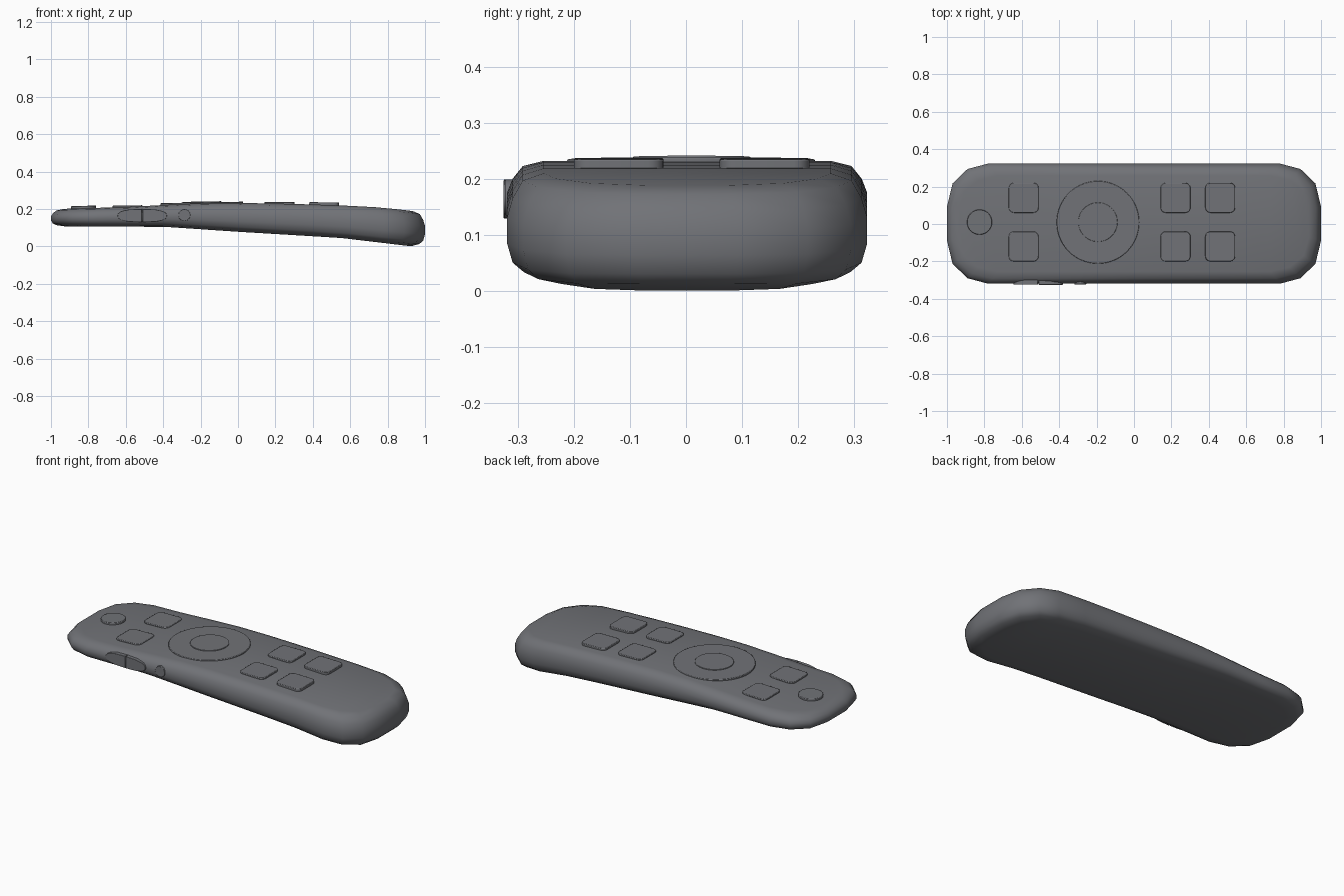
import bpy, bmesh, math
from mathutils import Matrix, Vector

if "Cube" in bpy.data.objects:
    bpy.data.objects.remove(bpy.data.objects["Cube"])

grey = bpy.data.materials.new("charcoal grey")
grey.diffuse_color = (0.165, 0.17, 0.185, 1)
grey.use_nodes = True
grey.node_tree.nodes["Principled BSDF"].inputs["Base Color"].default_value = grey.diffuse_color

TOP = [(-1, .195), (-.9, .202), (-.6, .21), (-.4, .221), (-.2, .231), (0, .232),
       (.2, .229), (.4, .224), (.6, .217), (.76, .208), (.9, .193), (1, .18)]
BOTTOM = [(-1, .107), (-.4, .105), (0, .078), (.55, .045), (.93, 0), (1, 0)]
END = [(1, .09), (.97, .215), (.89, .292), (.78, .321)]      # plan outline of one end
LEVELS = [(.075, 0), (.03, .07), (.01, .17), (0, .36), (0, .6),
          (.01, .78), (.028, .94), (.065, 1)]                # inset, height fraction
MID_Y = .002


def lerp(table, x):
    for (x0, a), (x1, b) in zip(table, table[1:]):
        if x <= x1:
            return a + (b - a) * (x - x0) / (x1 - x0)
    return table[-1][1]


def finish(bm, name, angle, bevel=0):
    bmesh.ops.recalc_face_normals(bm, faces=bm.faces)
    me = bpy.data.meshes.new(name)
    bm.to_mesh(me)
    bm.free()
    me.materials.append(grey)
    ob = bpy.data.objects.new(name, me)
    bpy.context.collection.objects.link(ob)
    if bevel:
        m = ob.modifiers.new("soft edge", 'BEVEL')
        m.width, m.segments, m.limit_method = bevel, 2, 'ANGLE'
        m.angle_limit = math.radians(50)
    bpy.ops.object.select_all(action='DESELECT')
    ob.select_set(True)
    bpy.context.view_layer.objects.active = ob
    bpy.ops.object.shade_smooth_by_angle(angle=math.radians(angle))
    return ob


def prism(name, outline, base, depth, matrix=Matrix(), bevel=.003):
    """Extrude a flat outline upwards from base, then place it."""
    bm = bmesh.new()
    face = bm.faces.new([bm.verts.new((x, y, base)) for x, y in outline])
    ext = bmesh.ops.extrude_face_region(bm, geom=[face])
    bmesh.ops.translate(bm, vec=(0, 0, depth),
                        verts=[v for v in ext['geom'] if isinstance(v, bmesh.types.BMVert)])
    bm.transform(matrix)
    return finish(bm, name, 40, bevel)


def circle(r, n=48):
    return [(r * math.cos(2 * math.pi * i / n), r * math.sin(2 * math.pi * i / n)) for i in range(n)]


def rounded_square(h, r, n=5):
    pts = []
    for k, (sx, sy) in enumerate([(1, 1), (-1, 1), (-1, -1), (1, -1)]):
        for i in range(n + 1):
            a = math.pi / 2 * (k + i / n)
            pts.append((sx * (h - r) + r * math.cos(a), sy * (h - r) + r * math.sin(a)))
    return pts


# Bent body: rings of inset outlines, spanned across the width
stations = ([(-x, w) for x, w in END] + [(x, .321) for x in (-.6, -.4, -.2, 0, .2, .4, .6)]
            + END[::-1])
bm = bmesh.new()
rings = []
for inset, frac in LEVELS:
    sides = []
    for s in (1, -1):
        row = []
        for x, w in stations:
            px = x * (1 - inset)
            lo, hi = lerp(BOTTOM, px), lerp(TOP, px)
            row.append(bm.verts.new((px, MID_Y + s * w * (1 - inset / .321), lo + (hi - lo) * frac)))
        sides.append(row)
    rings.append(sides)
n = len(stations)
for a, b in zip(rings, rings[1:]):
    for s in (0, 1):
        for i in range(n - 1):
            bm.faces.new((a[s][i], a[s][i + 1], b[s][i + 1], b[s][i]))
    for i in (0, n - 1):
        bm.faces.new((a[0][i], a[1][i], b[1][i], b[0][i]))
for ring in (rings[0], rings[-1]):
    for i in range(n - 1):
        bm.faces.new((ring[0][i], ring[0][i + 1], ring[1][i + 1], ring[1][i]))
finish(bm, "remote_body", 60)

# Square keys in pairs
for col, (x, z, tilt) in enumerate([(-.59, .2185, 1), (.222, .237, 0), (.461, .2355, -.5)]):
    for row, y in (("near", -.12), ("far", .14)):
        M = Matrix.Translation((x, y, z)) @ Matrix.Rotation(math.radians(-tilt), 4, 'Y')
        prism(f"square_key_{row}_{col + 1}", rounded_square(.08, .028), -.03, .03, M)

# Power key, direction ring and raised centre key
prism("power_key", circle(.067), -.02, .02, Matrix.Translation((-.826, .01, .2165))
      @ Matrix.Rotation(math.radians(-1.5), 4, 'Y'))
tilt = Matrix.Rotation(math.radians(-1), 4, 'Y')
prism("direction_ring", circle(.221, 64), -.03, .03, Matrix.Translation((-.193, .009, .235)) @ tilt)
prism("centre_key", circle(.105), -.03, .03, Matrix.Translation((-.193, .01, .2395)) @ tilt, .002)

# Side rocker (two halves) and small round side key, facing -y
face_front = Matrix.Rotation(math.pi / 2, 4, 'X')
for name, s in (("rocker_left", -1), ("rocker_right", 1)):
    half = [(s * .002, -.035), (s * .07, -.033)]
    half += [(s * (.09 + .042 * math.cos(a)), .028 * math.sin(a))
             for a in [math.pi / 10 * (i - 5) for i in range(1, 10)]]
    half += [(s * .07, .033), (s * .002, .035)]
    prism(name, half, -.03, .03 if s > 0 else .0285,
          Matrix.Translation((-.512, -.325, .164)) @ face_front, .002)
prism("round_side_key", circle(.032, 24), -.03, .03,
      Matrix.Translation((-.287, -.3225, .167)) @ face_front, .002)
